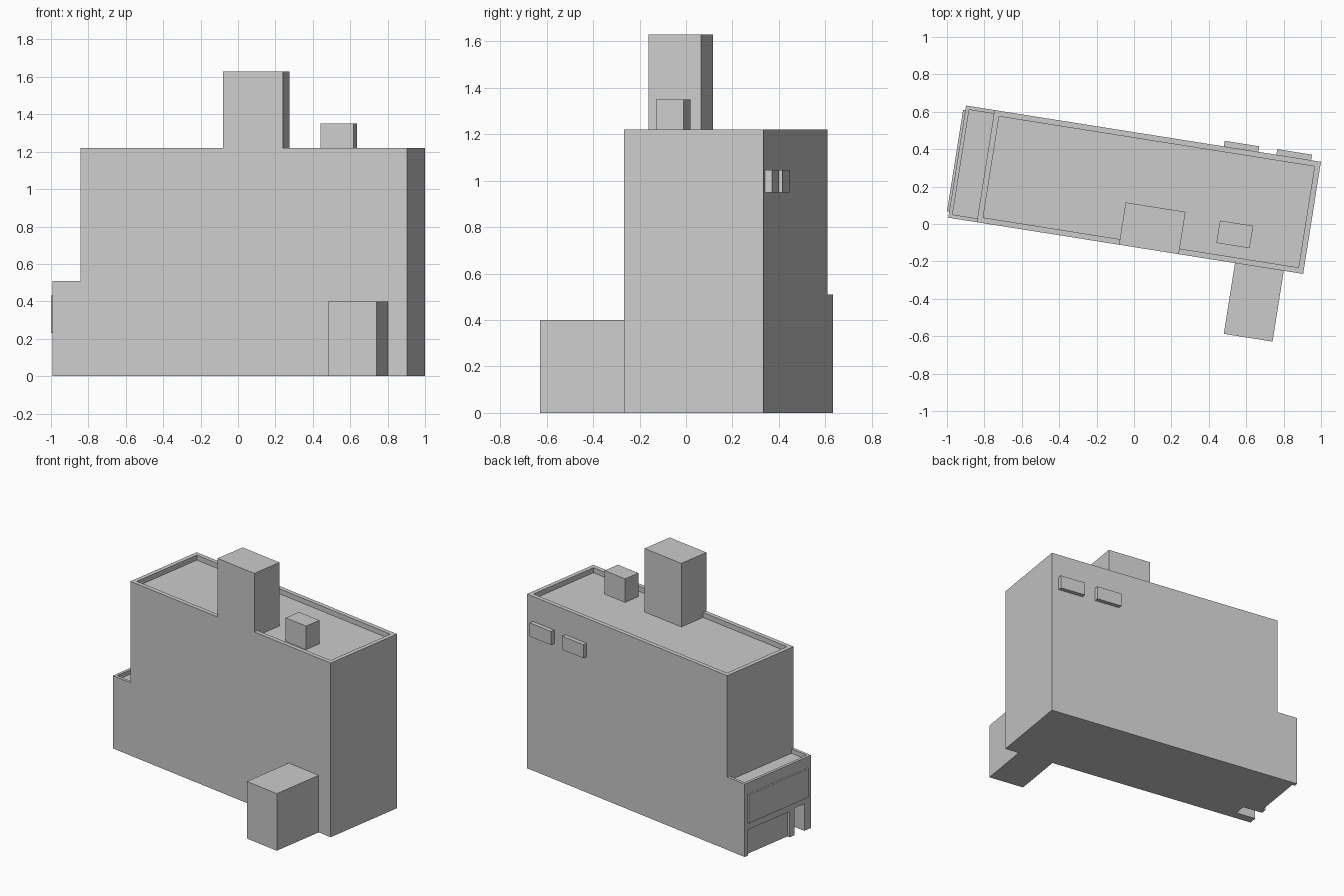
import bpy, bmesh, math

if "Cube" in bpy.data.objects:
    bpy.data.objects.remove(bpy.data.objects["Cube"])

TURN = math.radians(-9)          # whole building is turned in plan
W0, W1, WS = -0.986, 0.935, -0.832   # left end, right end, wing/main split
F, B = -0.122, 0.485             # front and back faces
ROOF = 1.22


def prism(name, profile, x0, x1):
    """Extrude a (y, z) profile along the building's length."""
    bm = bmesh.new()
    face = bm.faces.new([bm.verts.new((x0, y, z)) for y, z in profile])
    ext = bmesh.ops.extrude_face_region(bm, geom=[face])
    verts = [g for g in ext["geom"] if isinstance(g, bmesh.types.BMVert)]
    bmesh.ops.translate(bm, verts=verts, vec=(x1 - x0, 0, 0))
    bmesh.ops.recalc_face_normals(bm, faces=bm.faces)
    me = bpy.data.meshes.new(name)
    bm.to_mesh(me)
    bm.free()
    ob = bpy.data.objects.new(name, me)
    ob.rotation_euler.z = TURN
    bpy.context.collection.objects.link(ob)
    return ob


def box(name, x, y, z):
    return prism(name, [(y[0], z[0]), (y[1], z[0]), (y[1], z[1]), (y[0], z[1])], *x)


def cut(target, name, x, y, z):
    cutter = box(name, x, y, z)
    cutter.hide_render = True
    cutter.hide_viewport = True
    cutter.display_type = 'WIRE'
    mod = target.modifiers.new(name, 'BOOLEAN')
    mod.operation = 'DIFFERENCE'
    mod.solver = 'EXACT'
    mod.object = cutter


# Main block with sunken roof behind a parapet
main = box("main_block", (WS, W1), (F, B), (0, ROOF))
cut(main, "roof_cutter", (WS + 0.03, W1 - 0.03), (F + 0.03, B - 0.03), (ROOF - 0.035, 1.4))

# Low wing: sunken roof, shallow garage recess, deep doorway
wing = box("low_wing", (W0, WS), (F, B), (0, 0.51))
cut(wing, "wing_roof_cutter", (W0 + 0.02, -0.7), (F + 0.02, B - 0.02), (0.48, 0.7))
cut(wing, "garage_cutter", (-1.1, W0 + 0.02), (0.075, 0.455), (-0.1, 0.18))
cut(wing, "doorway_cutter", (-1.1, W0 + 0.148), (-0.06, 0.03), (-0.1, 0.19))

# Raised panel on the end of the wing
box("wing_panel", (-0.998, W0), (-0.09, 0.46), (0.23, 0.43))

# Chimney stands on the roof and over the parapet, flush with the front
prism("chimney", [(F, ROOF), (F + 0.03, ROOF), (F + 0.03, ROOF - 0.035),
                  (0.107, ROOF - 0.035), (0.107, 1.63), (F, 1.63)], -0.062, 0.262)
box("roof_box", (0.451, 0.631), (-0.031, 0.09), (ROOF - 0.035, 1.35))

# Front annex
box("front_annex", (0.566, 0.83), (-0.505, F), (0, 0.40))

# Two small boxes high on the back wall
for i, x in enumerate((0.409, 0.694)):
    box(f"wall_box_{i + 1}", (x, x + 0.188), (B, 0.515), (0.95, 1.045))
